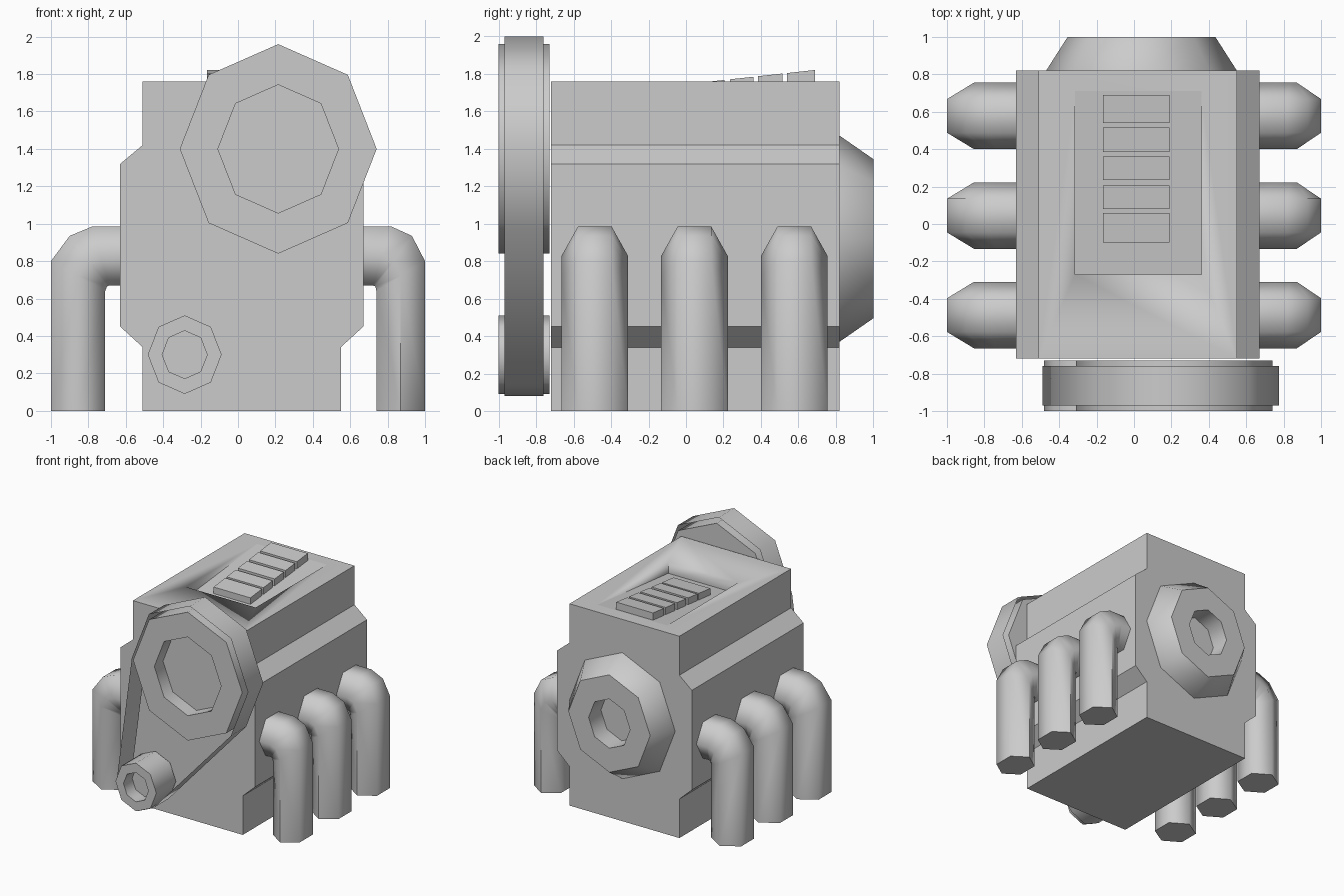
import bpy, math
from mathutils import Vector
from mathutils.geometry import convex_hull_2d

if "Cube" in bpy.data.objects:
    bpy.data.objects.remove(bpy.data.objects["Cube"])


def make(name, verts, faces, angle=50):
    mesh = bpy.data.meshes.new(name)
    mesh.from_pydata([tuple(v) for v in verts], [], faces)
    mesh.update()
    ob = bpy.data.objects.new(name, mesh)
    bpy.context.collection.objects.link(ob)
    bpy.ops.object.select_all(action='DESELECT')
    ob.select_set(True)
    bpy.context.view_layer.objects.active = ob
    bpy.ops.object.mode_set(mode='EDIT')
    bpy.ops.mesh.select_all(action='SELECT')
    bpy.ops.mesh.normals_make_consistent(inside=False)
    bpy.ops.object.mode_set(mode='OBJECT')
    bpy.ops.object.shade_smooth_by_angle(angle=math.radians(angle))
    return ob


def loft(name, rings, angle=50, caps=True):
    """Skin equal-sized closed rings, optionally capping both ends."""
    n = len(rings[0])
    verts = [p for r in rings for p in r]
    faces = [(i * n + j, i * n + (j + 1) % n, (i + 1) * n + (j + 1) % n, (i + 1) * n + j)
             for i in range(len(rings) - 1) for j in range(n)]
    if caps:
        faces += [tuple(range(n)), tuple(range(len(verts) - n, len(verts)))]
    return make(name, verts, faces, angle)


def extrude_x(name, profile, x0, x1):
    return loft(name, [[(x, y, z) for y, z in profile] for x in (x0, x1)], 30)


def octagon(cx, cz, rx, rz):
    return [(cx + rx * math.sin(k * math.pi / 4), cz + rz * math.cos(k * math.pi / 4))
            for k in range(8)]


def turned(name, cx, cz, profile):
    """Eight-sided turned part along y from (y, x radius, z radius) steps."""
    return loft(name, [[(x, y, z) for x, z in octagon(cx, cz, rx, rz)]
                       for y, rx, rz in profile])


# Engine block with bulged flanks
half = [(0.53, 0), (0.53, 0.34), (0.65, 0.45), (0.65, 1.32), (0.53, 1.42), (0.53, 1.76)]
outline = half + [(-x, z) for x, z in reversed(half)]
block = loft("engine_block", [[(x + 0.02, y, z) for x, z in outline] for y in (-0.72, 0.82)], 30)

# Sloping pocket in the top
cutter = extrude_x("pocket_cutter", [(-0.27, 1.66), (0.71, 1.76), (0.71, 1.9), (-0.27, 1.9)],
                   -0.315, 0.36)
cutter.hide_render = True
mod = block.modifiers.new("pocket", 'BOOLEAN')
mod.operation, mod.object, mod.solver = 'DIFFERENCE', cutter, 'EXACT'
bpy.context.view_layer.objects.active = block
bpy.ops.object.modifier_apply(modifier=mod.name)
bpy.data.objects.remove(cutter)

# Slanted vent slats
for y0, y1 in [(-0.10, 0.06), (0.08, 0.205), (0.235, 0.36), (0.385, 0.515), (0.54, 0.69)]:
    top = [1.745 + 0.11 * y for y in (y0, y1)]
    extrude_x("vent_slat", [(y0, top[0]), (y1, top[1]), (y1, top[1] - 0.09), (y0, top[0] - 0.09)],
              -0.165, 0.19)

# Flared rear port
turned("rear_port", 0.04, 0.92, [(0.80, 0.51, 0.55), (0.82, 0.51, 0.55), (1.0, 0.395, 0.425),
                                 (1.0, 0.20, 0.215), (0.83, 0.20, 0.215)])

# Recessed pulleys
for name, cx, cz, r, ri in [("large_pulley", 0.215, 1.40, 0.56, 0.343),
                            ("small_pulley", -0.285, 0.30, 0.21, 0.128)]:
    turned(name, cx, cz, [(-0.73, r * 0.94, r), (-1.0, r * 0.94, r),
                          (-1.0, ri * 0.94, ri), (-0.88, ri * 0.94, ri)])

# Thin belt wrapped around both pulleys
pts = octagon(0.215, 1.40, 0.56, 0.60) + octagon(-0.285, 0.30, 0.205, 0.22)
hull = [pts[i] for i in convex_hull_2d([Vector(p) for p in pts])]
loft("drive_belt", [[(x, y, z) for x, z in hull] for y in (-0.97, -0.76)], 50, caps=False)

# Bent exhaust pipes: (outer point, inner point) of each hexagonal ring, as x and z
left = [((-0.55, 0.985), (-0.55, 0.67)), ((-0.78, 0.985), (-0.69, 0.67)),
        ((-0.90, 0.935), (-0.70, 0.665)), ((-1.0, 0.80), (-0.71, 0.64)),
        ((-1.0, 0), (-0.71, 0))]
right = [((0.60, 0.985), (0.60, 0.67)), ((0.82, 0.985), (0.72, 0.67)),
         ((0.93, 0.935), (0.735, 0.665)), ((1.0, 0.80), (0.74, 0.64)),
         ((1.0, 0), (0.74, 0))]
for side, pairs in (("left", left), ("right", right)):
    for yc in (-0.487, 0.045, 0.578):
        rings = []
        for (ox, oz), (ix, iz) in pairs:
            mx, mz = (ox + ix) / 2, (oz + iz) / 2
            rings.append([(ox, yc - 0.09, oz), (ox, yc + 0.09, oz), (mx, yc + 0.178, mz),
                          (ix, yc + 0.09, iz), (ix, yc - 0.09, iz), (mx, yc - 0.178, mz)])
        loft(side + "_exhaust_pipe", rings, 65)
